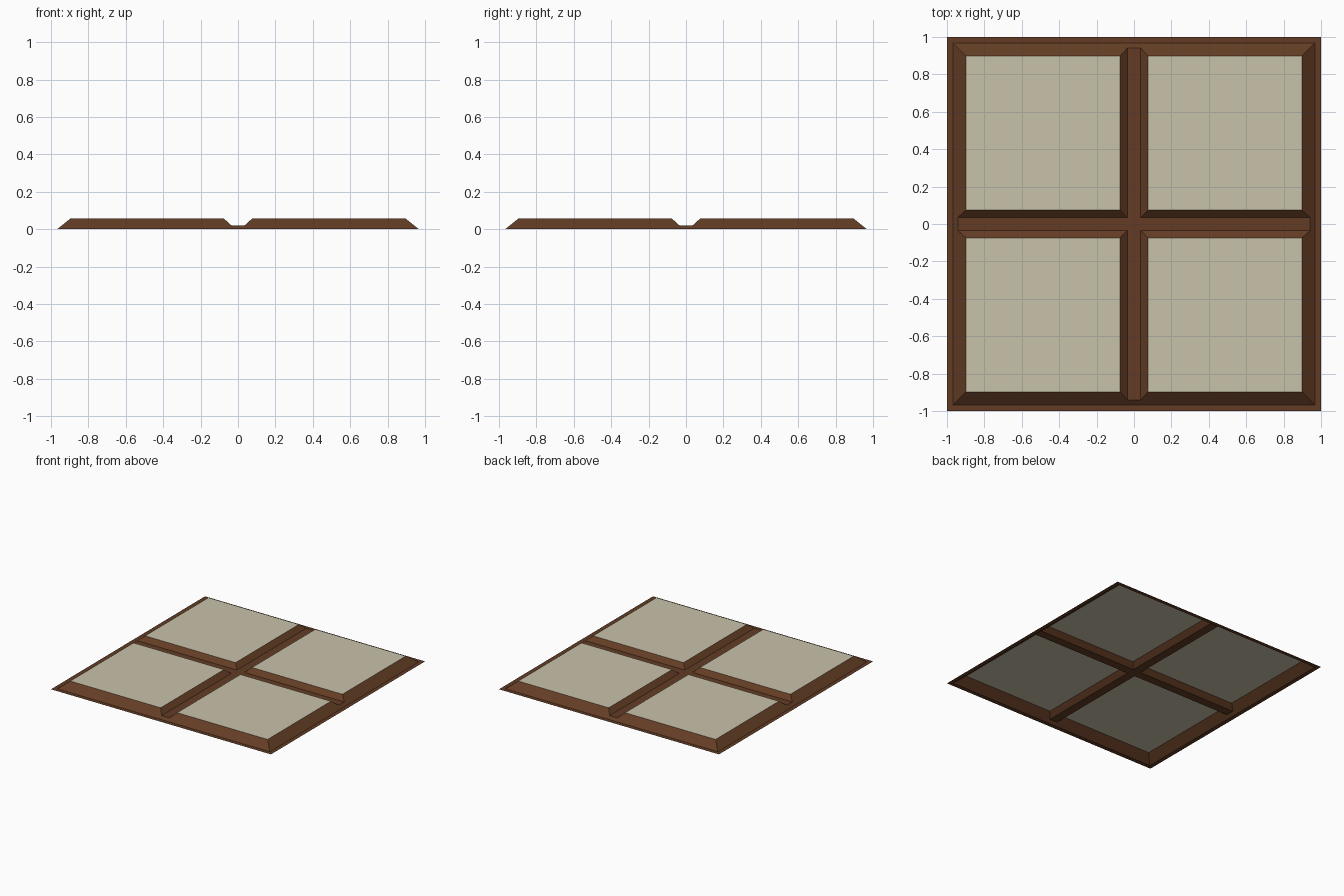
import bpy, bmesh

if "Cube" in bpy.data.objects:
    bpy.data.objects.remove(bpy.data.objects["Cube"])

def material(name, rgb):
    m = bpy.data.materials.new(name)
    m.diffuse_color = (*rgb, 1)
    m.use_nodes = True
    m.node_tree.nodes["Principled BSDF"].inputs["Base Color"].default_value = m.diffuse_color
    return m

wood = material("brown wood", (0.125, 0.046, 0.018))
pane_mat = material("pale beige pane", (0.58, 0.54, 0.40))

# Key distances from the centre and heights
BAR, IN, OUT, FOOT, EDGE = 0.035, 0.075, 0.897, 0.967, 1.0
TOP, FLOOR = 0.056, 0.02
NOTCH = FOOT - (FOOT - OUT) * FLOOR / TOP   # where outer slope reaches bar height

def build(name, polys, mat):
    """Open sheet from polygons, each turned to face upwards."""
    bm = bmesh.new()
    for p in polys:
        f = bm.faces.new([bm.verts.new(v) for v in p])
        f.normal_update()
        if f.normal.z < 0:
            f.normal_flip()
    bmesh.ops.remove_doubles(bm, verts=bm.verts, dist=1e-5)
    me = bpy.data.meshes.new(name)
    bm.to_mesh(me)
    bm.free()
    me.materials.append(mat)
    ob = bpy.data.objects.new(name, me)
    bpy.context.collection.objects.link(ob)

def swap(poly):
    return [(y, x, z) for x, y, z in poly]

# Sloped surrounds and flat panes, one set per quarter
outer = [(IN, OUT, TOP), (OUT, OUT, TOP), (FOOT, FOOT, 0), (BAR, FOOT, 0), (BAR, NOTCH, FLOOR)]
inner = [(IN, IN, TOP), (IN, OUT, TOP), (BAR, NOTCH, FLOOR), (BAR, BAR, FLOOR)]
pane = [(IN, IN, TOP), (OUT, IN, TOP), (OUT, OUT, TOP), (IN, OUT, TOP)]
for sx, side in ((-1, "left"), (1, "right")):
    for sy, end in ((-1, "front"), (1, "back")):
        def place(p):
            return [(x * sx, y * sy, z) for x, y, z in p]
        build(f"{end}_{side}_surround",
              [place(p) for p in (outer, swap(outer), inner, swap(inner))], wood)
        build(f"{end}_{side}_pane", [place(pane)], pane_mat)

# Cross bars with sloping ends
bars = [[(-BAR, -BAR, FLOOR), (BAR, -BAR, FLOOR), (BAR, BAR, FLOOR), (-BAR, BAR, FLOOR)]]
rim = []
for s in (-1, 1):
    arm = [(-BAR, s * BAR, FLOOR), (BAR, s * BAR, FLOOR), (BAR, s * NOTCH, FLOOR), (-BAR, s * NOTCH, FLOOR)]
    tip = [(-BAR, s * NOTCH, FLOOR), (BAR, s * NOTCH, FLOOR), (BAR, s * FOOT, 0), (-BAR, s * FOOT, 0)]
    lip = [(-FOOT, s * FOOT, 0), (FOOT, s * FOOT, 0), (EDGE, s * EDGE, 0), (-EDGE, s * EDGE, 0)]
    bars += [arm, tip, swap(arm), swap(tip)]
    rim += [lip, swap(lip)]
build("cross_bars", bars, wood)

# Thin flat outer rim
build("outer_rim", rim, wood)
